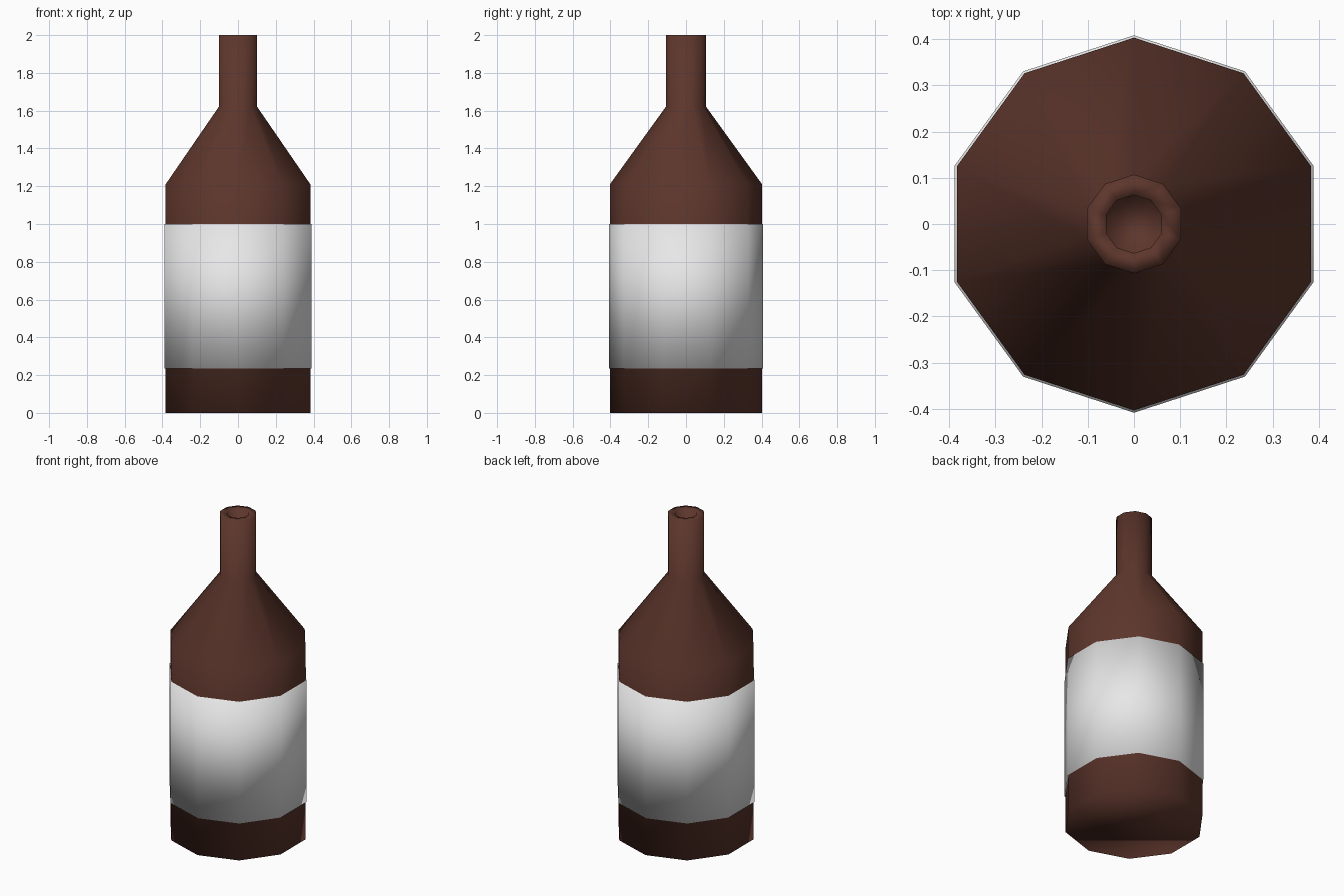
import bpy, bmesh, math

if "Cube" in bpy.data.objects:
    bpy.data.objects.remove(bpy.data.objects["Cube"])

SIDES = 10


def material(name, color):
    m = bpy.data.materials.new(name)
    m.diffuse_color = (*color, 1)
    m.use_nodes = True
    m.node_tree.nodes["Principled BSDF"].inputs["Base Color"].default_value = m.diffuse_color
    return m


def lathe(name, profile, mat):
    """Revolve (radius, z) points into a closed ten-sided solid with smooth shading."""
    bm = bmesh.new()
    rings = []
    for r, z in profile:
        angles = [math.pi / 2 + i * math.tau / SIDES for i in range(SIDES)]
        rings.append([bm.verts.new((r * math.cos(a), r * math.sin(a), z)) for a in angles])
    for low, high in zip(rings, rings[1:]):
        for i in range(SIDES):
            j = (i + 1) % SIDES
            bm.faces.new((low[i], low[j], high[j], high[i]))
    bm.faces.new(rings[0][::-1])
    bm.faces.new(rings[-1])
    for f in bm.faces:
        f.smooth = True
    mesh = bpy.data.meshes.new(name)
    bm.to_mesh(mesh)
    bm.free()
    mesh.materials.append(mat)
    obj = bpy.data.objects.new(name, mesh)
    bpy.context.collection.objects.link(obj)
    return obj


brown = material("brown glass", (0.11, 0.037, 0.025))
white = material("white paper", (0.8, 0.8, 0.8))

# Bottle: body, shoulder, neck, rim and the recessed mouth
lathe("bottle", [(0.403, 0), (0.403, 1.21), (0.107, 1.62), (0.107, 2.0),
                 (0.063, 2.0), (0.063, 1.85)], brown)

# Label: sleeve slightly proud of the body
lathe("label", [(0.408, 0.235), (0.408, 1.0)], white)
